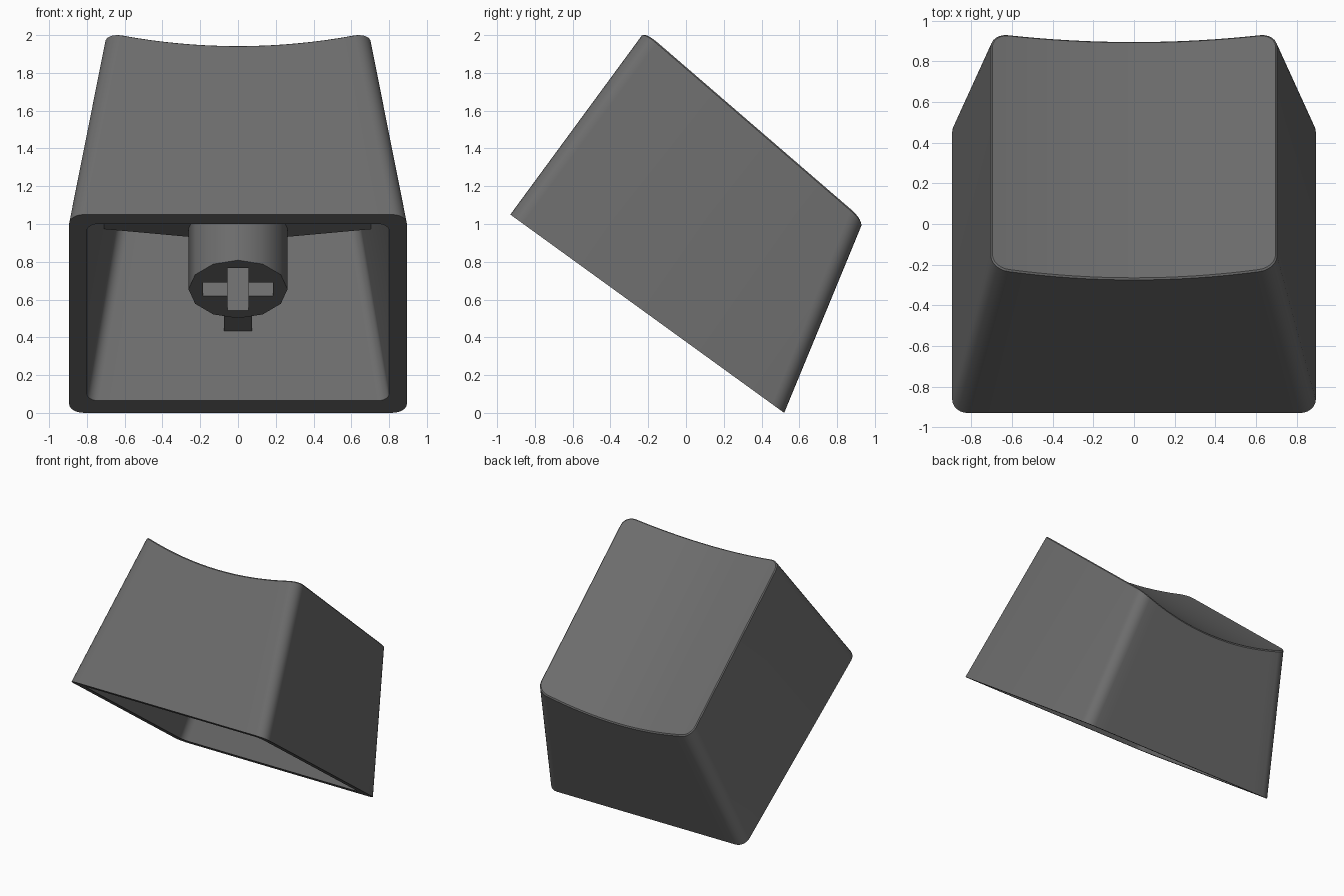
import bpy, bmesh, math
from mathutils import Matrix, Vector

if "Cube" in bpy.data.objects:
    bpy.data.objects.remove(bpy.data.objects["Cube"])

DEPTH = 1.79                      # base front-to-back length
MID = DEPTH / 2
TILT = math.atan2(1.05, 1.45)     # the key rests on its rear rim edge
PLACE = Matrix.Translation((0, -0.93, 1.05)) @ Matrix.Rotation(-TILT, 4, 'X')

plastic = bpy.data.materials.new("dark_plastic")
plastic.diffuse_color = (0.15, 0.15, 0.15, 1)
plastic.use_nodes = True
plastic.node_tree.nodes["Principled BSDF"].inputs["Base Color"].default_value = plastic.diffuse_color


def shade(ob, angle):
    bpy.ops.object.select_all(action='DESELECT')
    ob.select_set(True)
    bpy.context.view_layer.objects.active = ob
    bpy.ops.object.shade_smooth_by_angle(angle=math.radians(angle))


def make_object(name, bm, angle=30):
    bmesh.ops.recalc_face_normals(bm, faces=bm.faces)
    mesh = bpy.data.meshes.new(name)
    bm.to_mesh(mesh)
    bm.free()
    mesh.materials.append(plastic)
    ob = bpy.data.objects.new(name, mesh)
    bpy.context.collection.objects.link(ob)
    ob.matrix_world = PLACE
    if angle:
        shade(ob, angle)
    return ob


def top_height(x, y):
    # sloping top with a shallow cylindrical dish
    t = y / 1.55
    return 1.204 - 0.13 * t - (0.09 + 0.02 * t) * (1 - min(1, (x / 0.7) ** 2))


def ring(bm, half, front, back, lean, r, height):
    """Rounded rectangle as matching front and back chains of vertices."""
    arc = [(half - r + r * math.sin(a), r - r * math.cos(a))
           for a in (math.pi / 2 * i / 6 for i in range(7))]
    flat = [((half - r) * (i / 8 - 1), 0) for i in range(1, 16)]
    chain = [(-x, d) for x, d in reversed(arc)] + flat + arc
    f = [bm.verts.new((x, front + d, height(x, front + d))) for x, d in chain]
    b = []
    for x, d in chain:
        n = height(x, back - lean - d)
        b.append(bm.verts.new((x, back - lean * n - d, n)))
    return f, b


def bridge(bm, r1, r2):
    l1, l2 = (r[0] + r[1][::-1] for r in (r1, r2))
    for i in range(len(l1)):
        j = (i + 1) % len(l1)
        bm.faces.new((l1[i], l1[j], l2[j], l2[i]))


def cap(bm, r):
    f, b = r
    for i in range(len(f) - 1):
        bm.faces.new((f[i], f[i + 1], b[i + 1], b[i]))


# Hollow shell: outer walls, dished top, rim and cavity
bm = bmesh.new()
rim_out = ring(bm, 0.894, 0, DEPTH, 0.242, 0.08, lambda x, y: 0)
edge = ring(bm, 0.704, 0.008, DEPTH + 0.002, 0.242, 0.085, lambda x, y: top_height(x, y) - 0.008)
top = ring(bm, 0.696, 0.016, DEPTH - 0.006, 0.242, 0.08, top_height)
rim_in = ring(bm, 0.80, 0.085, 1.68, 0.242, 0.06, lambda x, y: 0)
ceiling = ring(bm, 0.64, 0.095, 1.68, 0.242, 0.06, lambda x, y: top_height(x, y) - 0.07)
for a, b in ((rim_out, edge), (edge, top), (rim_out, rim_in), (rim_in, ceiling)):
    bridge(bm, a, b)
cap(bm, top)
cap(bm, ceiling)
make_object("keycap_shell", bm)

# Twelve-sided stem
bm = bmesh.new()
bmesh.ops.create_cone(bm, cap_ends=True, segments=12, radius1=0.262, radius2=0.262,
                      depth=0.83, matrix=Matrix.Translation((0, MID, 0.575)))
stem = make_object("stem", bm, 0)

# Cross-shaped socket cut into the stem
a, b, c, d = 0.055, 0.19, 0.185, 0.06
quarter = [(c, d), (a, d), (a, b)]
half = quarter + [(-x, y) for x, y in reversed(quarter)]
outline = half + [(-x, -y) for x, y in half]
bm = bmesh.new()
face = bm.faces.new([bm.verts.new((x, MID + y, 0.1)) for x, y in outline])
new = bmesh.ops.extrude_face_region(bm, geom=[face])["geom"]
bmesh.ops.translate(bm, vec=(0, 0, 0.5), verts=[g for g in new if isinstance(g, bmesh.types.BMVert)])
cutter = make_object("socket_cutter", bm, 0)
cutter.hide_render = True
mod = stem.modifiers.new("socket", 'BOOLEAN')
mod.operation = 'DIFFERENCE'
mod.solver = 'EXACT'
mod.object = cutter
bpy.context.view_layer.objects.active = stem
bpy.ops.object.modifier_apply(modifier=mod.name)
bpy.data.objects.remove(cutter)
shade(stem, 40)


# Support ribs running from the stem to each wall
def rib(name, turn, profile, w=0.075):
    bm = bmesh.new()
    spin = Matrix.Translation((0, MID, 0)) @ Matrix.Rotation(math.radians(turn), 4, 'Z')
    sides = [[bm.verts.new(spin @ Vector((u, s, n))) for u, n in profile] for s in (-w, w)]
    for s in sides:
        bm.faces.new(s)
    for i in range(4):
        j = (i + 1) % 4
        bm.faces.new((sides[0][i], sides[0][j], sides[1][j], sides[1][i]))
    make_object(name, bm)


side = [(0.2, 0.55), (0.735, 0.61), (0.67, 1.05), (0.2, 0.97)]
rib("rib_right", 0, side)
rib("rib_left", 180, side)
rib("rib_back", 90, [(0.2, 0.33), (0.705, 0.39), (0.57, 0.91), (0.2, 0.95)])
rib("rib_front", -90, [(0.2, 0.55), (0.82, 0.61), (0.82, 1.05), (0.2, 0.97)])
